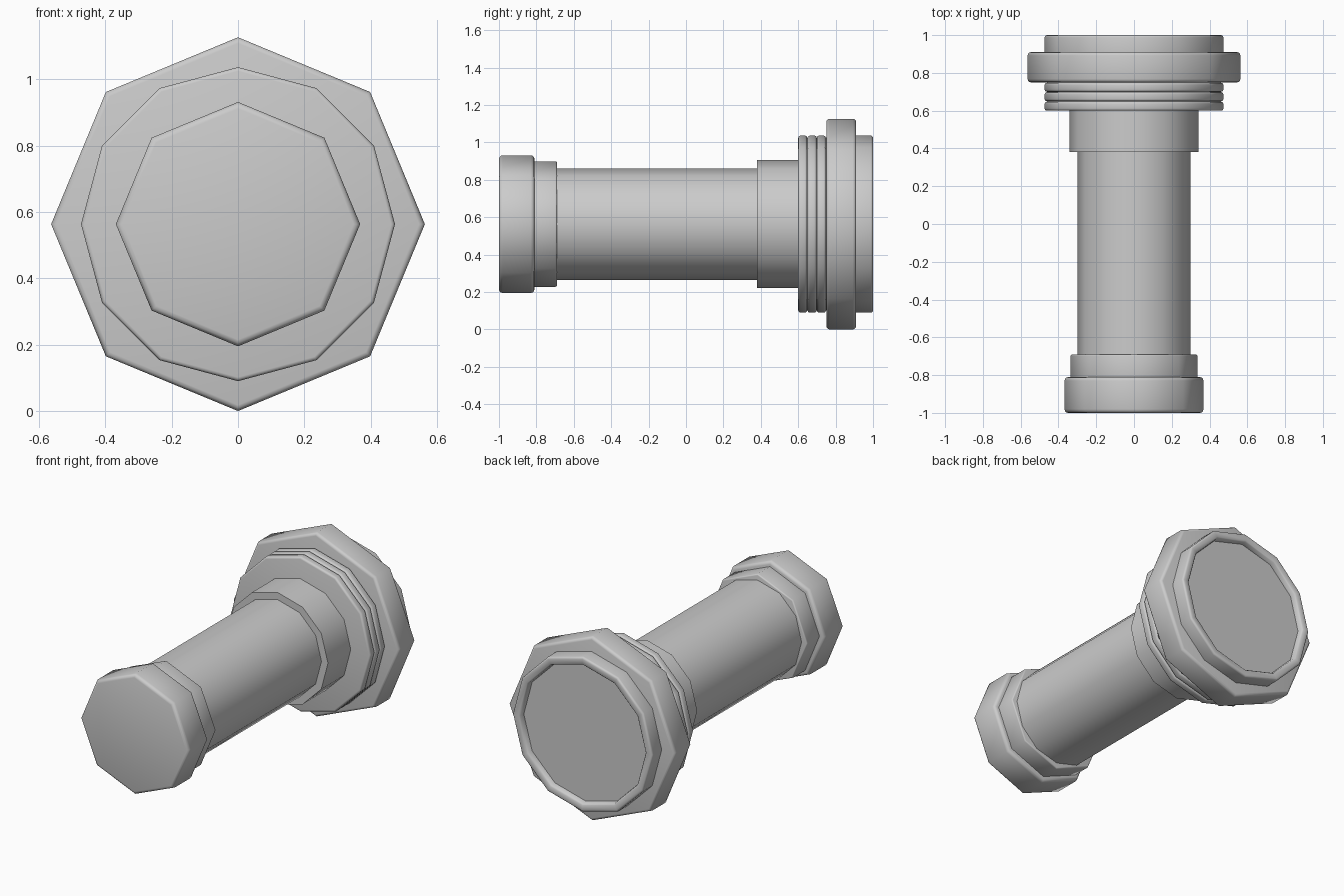
import bpy, bmesh
from math import sin, cos, pi, radians

if "Cube" in bpy.data.objects:
    bpy.data.objects.remove(bpy.data.objects["Cube"])

CZ = 0.563  # height of the long axis


def rounded(y0, y1, r, b):
    """Outer profile (y, radius) of a band with rounded edges."""
    steps = [0, pi / 6, pi / 3, pi / 2]
    front = [(y0 + b * (1 - sin(a)), r - b * (1 - cos(a))) for a in reversed(steps)]
    front = [(y0 + b * (1 - cos(a)), r - b * (1 - sin(a))) for a in steps]
    back = [(y0 + y1 - y, rr) for y, rr in reversed(front)]
    return front + back


def lathe(name, profile, sides):
    """Revolve a (y, radius) profile around the y axis, capping both ends."""
    bm = bmesh.new()
    rings = []
    for y, r in profile:
        rings.append([bm.verts.new((r * cos(2 * pi * i / sides), y,
                                    CZ + r * sin(2 * pi * i / sides)))
                      for i in range(sides)])
    for a, b in zip(rings, rings[1:]):
        for i in range(sides):
            j = (i + 1) % sides
            bm.faces.new((a[i], a[j], b[j], b[i]))
    bm.faces.new(rings[0])
    bm.faces.new(rings[-1])
    bmesh.ops.recalc_face_normals(bm, faces=bm.faces)
    mesh = bpy.data.meshes.new(name)
    bm.to_mesh(mesh)
    bm.free()
    ob = bpy.data.objects.new(name, mesh)
    bpy.context.collection.objects.link(ob)
    bpy.ops.object.select_all(action='DESELECT')
    ob.select_set(True)
    bpy.context.view_layer.objects.active = ob
    bpy.ops.object.shade_smooth_by_angle(angle=radians(50))
    return ob


# Octagonal front cap and its collar
lathe("front_cap", rounded(-1.0, -0.81, 0.368, 0.02), 8)
lathe("front_collar", rounded(-0.83, -0.69, 0.335, 0.008), 8)

# Twelve-sided shaft and rear sleeve
lathe("shaft", [(-0.75, 0.298), (0.42, 0.298)], 12)
lathe("rear_sleeve", [(0.38, 0.342), (0.62, 0.342)], 12)

# Rear head: three beads, a plain body and a recessed end face
head = []
for k in range(3):
    head += rounded(0.6 + 0.05 * k, 0.648 + 0.05 * k, 0.473, 0.012)
head += [(0.76, 0.473)]
head += rounded(0.8, 1.0, 0.473, 0.012)[4:]
head += [(1.0, 0.432), (0.992, 0.424), (0.965, 0.42)]
lathe("rear_head", head, 12)

# Octagonal flange around the head
lathe("flange", rounded(0.75, 0.91, CZ, 0.018), 8)
